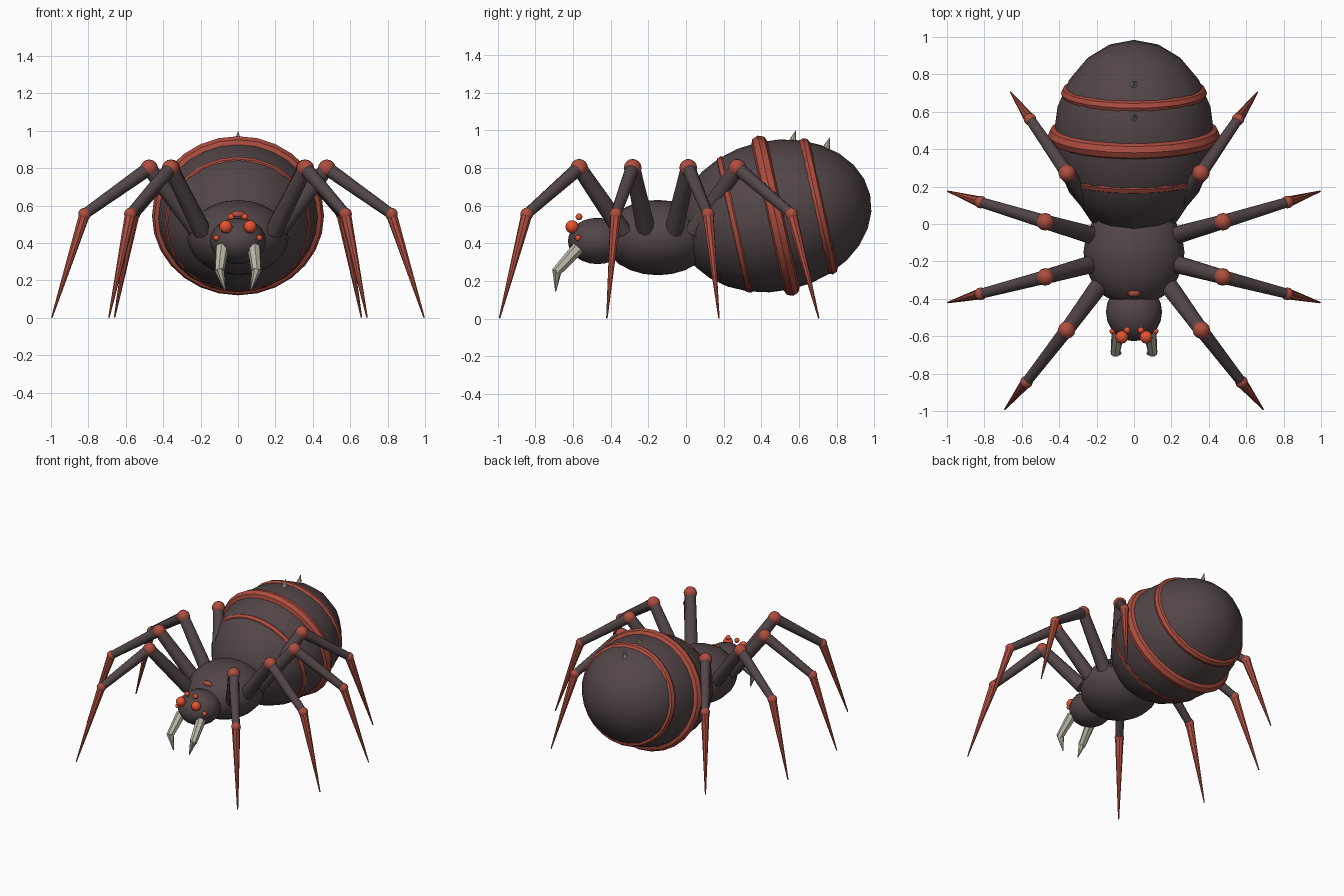
import bpy, math
from mathutils import Vector

if "Cube" in bpy.data.objects:
    bpy.data.objects.remove(bpy.data.objects["Cube"])


def material(name, r, g, b):
    m = bpy.data.materials.new(name)
    m.diffuse_color = (r, g, b, 1)
    m.use_nodes = True
    m.node_tree.nodes["Principled BSDF"].inputs["Base Color"].default_value = m.diffuse_color
    return m


DARK = material("dark_shell", 0.085, 0.06, 0.065)
RED = material("red_marking", 0.42, 0.075, 0.05)
EYE = material("eye_glow", 0.8, 0.085, 0.03)
BONE = material("bone", 0.5, 0.47, 0.38)
TILT = math.radians(12.5)


def finish(name, mat, smooth=True):
    o = bpy.context.object
    o.name = name
    o.data.materials.append(mat)
    bpy.ops.object.transform_apply(location=False, rotation=False, scale=True)
    if smooth:
        bpy.ops.object.shade_smooth_by_angle(angle=math.radians(40))
    return o


def ball(name, loc, size, mat, seg=20, rings=12, tilt=0.0):
    bpy.ops.mesh.primitive_uv_sphere_add(segments=seg, ring_count=rings, radius=1,
                                         location=loc, rotation=(tilt, 0, 0))
    bpy.context.object.scale = size
    return finish(name, mat)


def limb(name, a, b, r1, r2, mat, sides=10, smooth=True):
    a, b = Vector(a), Vector(b)
    d = b - a
    bpy.ops.mesh.primitive_cone_add(vertices=sides, radius1=r1, radius2=r2, depth=d.length,
                                    location=(a + b) / 2,
                                    rotation=d.to_track_quat('Z', 'Y').to_euler())
    return finish(name, mat, smooth)


# Body
ball("thorax", (0, -0.15, 0.43), (0.27, 0.29, 0.2), DARK)
ball("head", (0, -0.47, 0.412), (0.15, 0.157, 0.123), DARK)
ABDOMEN = Vector((0, 0.47, 0.545))
ball("abdomen", ABDOMEN, (0.43, 0.52, 0.4), DARK, 20, 14, TILT)
ball("thorax_mark", (0, -0.37, 0.553), (0.04, 0.02, 0.02), RED, 8, 6)

# Raised bands around the abdomen: offset along axis, half width, half height, tube radius
axis = Vector((0, math.cos(TILT), math.sin(TILT)))
for i, (s, rx, rz, tube) in enumerate([(-0.21, 0.362, 0.342, 0.031),
                                       (0.005, 0.415, 0.393, 0.045),
                                       (0.235, 0.357, 0.338, 0.034)]):
    bpy.ops.mesh.primitive_torus_add(major_segments=28, minor_segments=8, major_radius=rx,
                                     minor_radius=tube, location=ABDOMEN + axis * s,
                                     rotation=(math.pi / 2 + TILT, 0, 0))
    bpy.context.object.scale = (1, rz / rx, 1)
    finish(f"abdomen_band_{i + 1}", RED)

# Spines on the back
limb("back_spine_1", (0, 0.56, 0.92), (0, 0.583, 1.0), 0.027, 0, BONE, 8, False)
limb("back_spine_2", (0, 0.738, 0.885), (0, 0.765, 0.965), 0.027, 0, BONE, 8, False)

# Legs: hip, knee, ankle and foot
LEGS = [
    ((0.19, -0.335, 0.46), (0.36, -0.567, 0.80), (0.575, -0.845, 0.555), (0.69, -0.99, 0.002)),
    ((0.21, -0.21, 0.46), (0.475, -0.283, 0.80), (0.82, -0.373, 0.555), (0.995, -0.42, 0.002)),
    ((0.21, -0.065, 0.46), (0.475, 0.012, 0.80), (0.82, 0.117, 0.555), (0.995, 0.175, 0.002)),
    ((0.19, 0.04, 0.46), (0.357, 0.272, 0.80), (0.556, 0.56, 0.555), (0.66, 0.705, 0.002)),
]
EYES = [((0.065, -0.605, 0.487), 0.035), ((0.037, -0.568, 0.54), 0.018),
        ((0.115, -0.573, 0.428), 0.016)]

for side, sx in (("right", 1), ("left", -1)):
    def at(p):
        return (p[0] * sx, p[1], p[2])

    for i, (hip, knee, ankle, foot) in enumerate(LEGS):
        tag = f"{side}_leg_{i + 1}"
        limb(tag + "_thigh", at(hip), at(knee), 0.05, 0.04, DARK)
        ball(tag + "_knee", at(knee), (0.047,) * 3, RED, 12, 8)
        limb(tag + "_shin", at(knee), at(ankle), 0.038, 0.028, DARK)
        ball(tag + "_ankle", at(ankle), (0.034,) * 3, RED, 12, 8)
        limb(tag + "_foot", at(ankle), at(foot), 0.03, 0.004, RED, 8)

    for i, (p, r) in enumerate(EYES):
        ball(f"{side}_eye_{i + 1}", at(p), (r, r, r), EYE, 12, 8)

    # Two-part fang
    limb(side + "_fang_base", at((0.085, -0.57, 0.375)), at((0.1, -0.69, 0.245)),
         0.036, 0.026, BONE, 7, False)
    limb(side + "_fang_tip", at((0.1, -0.685, 0.26)), at((0.068, -0.692, 0.145)),
         0.027, 0.003, BONE, 7, False)
